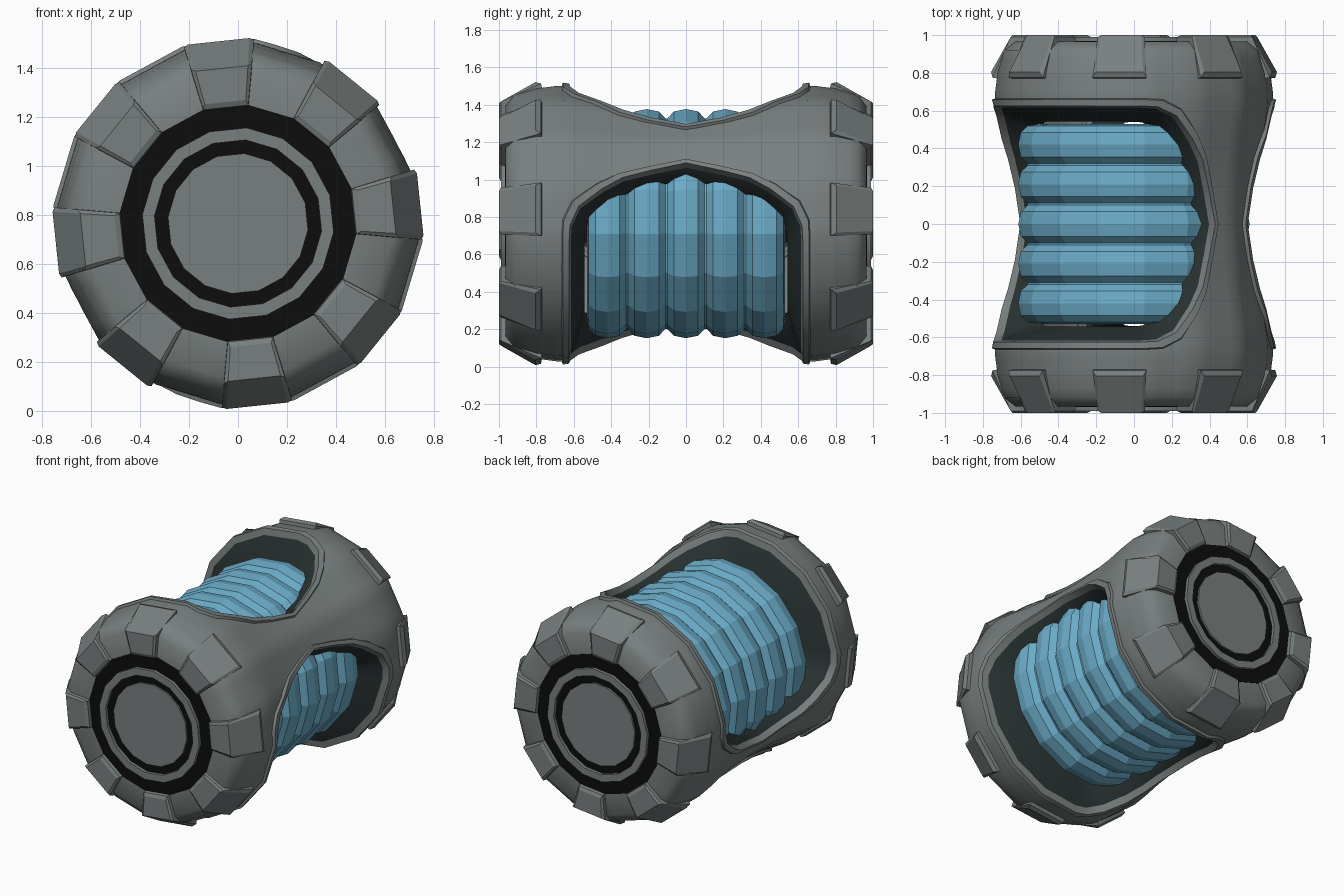
import bpy, bmesh, math
from mathutils import Vector

if "Cube" in bpy.data.objects:
    bpy.data.objects.remove(bpy.data.objects["Cube"])

ZC = 0.765            # height of the barrel axis
PHASE = 39.75         # angle of the arm between windows, also a facet corner
STEP = 22.5           # 16 sided barrel


def material(name, rgb):
    m = bpy.data.materials.new(name)
    m.diffuse_color = (*rgb, 1)
    m.use_nodes = True
    m.node_tree.nodes["Principled BSDF"].inputs["Base Color"].default_value = m.diffuse_color
    return m


GREY = material("metal grey", (0.19, 0.215, 0.212))
DARK = material("dark recess", (0.022, 0.032, 0.032))
BLACK = material("black", (0.004, 0.004, 0.004))
BLUE = material("bellows blue", (0.145, 0.405, 0.57))


def interp(table, x):
    for (x0, v0), (x1, v1) in zip(table, table[1:]):
        if x <= x1:
            return v0 + (v1 - v0) * (x - x0) / (x1 - x0)
    return table[-1][1]


def place(deg, r, y):
    # polar position, flattened onto the 16 sided facets
    off = (deg - PHASE) % STEP - STEP / 2
    r *= math.cos(math.radians(STEP / 2)) / math.cos(math.radians(off))
    a = math.radians(deg)
    return Vector((r * math.cos(a), y, ZC + r * math.sin(a)))


def finish(name, bm, mat, angle=35, outward=False):
    bmesh.ops.remove_doubles(bm, verts=bm.verts, dist=1e-5)
    bmesh.ops.recalc_face_normals(bm, faces=bm.faces)
    if outward:
        axis = Vector((0, 0, ZC))
        s = 0
        for f in bm.faces:
            d = f.calc_center_median() - axis
            d.y = 0
            s += f.normal.dot(d) * f.calc_area()
        if s < 0:
            bmesh.ops.reverse_faces(bm, faces=bm.faces)
    me = bpy.data.meshes.new(name)
    bm.to_mesh(me)
    bm.free()
    ob = bpy.data.objects.new(name, me)
    bpy.context.collection.objects.link(ob)
    me.materials.append(mat)
    if angle:
        bpy.context.view_layer.objects.active = ob
        ob.select_set(True)
        bpy.ops.object.shade_smooth_by_angle(angle=math.radians(angle))
        ob.select_set(False)
    return ob


def grid(bm, rows, closed):
    # skin a list of equal-length point rows
    vs = [[bm.verts.new(p) for p in row] for row in rows]
    n = len(vs)
    for i in range(n if closed else n - 1):
        a, b = vs[i], vs[(i + 1) % n]
        for j in range(len(a) - 1):
            pts = [a[j], a[j + 1], b[j + 1], b[j]]
            if (pts[0].co - pts[3].co).length > 1e-6 or (pts[1].co - pts[2].co).length > 1e-6:
                bm.faces.new(pts)


def lathe(name, profile, mat, angle=35):
    # profile of (radius, y), turned about the barrel axis
    bm = bmesh.new()
    grid(bm, [[place(PHASE + STEP * k, r, y) for r, y in profile] for k in range(16)], True)
    bmesh.ops.dissolve_degenerate(bm, dist=1e-5, edges=bm.edges)
    return finish(name, bm, mat, angle)


# radius of the shell along the axis: waisted, rounded at the ends
SHELL = [(0, .68), (.2, .686), (.4, .705), (.6, .735), (.68, .741), (.8, .725), (.92, .688), (.965, .63)]
# window outline: half angle from window centre, |y|
WINDOW = [(81, 0), (77, .2), (73, .36), (67.5, .48), (60, .61), (52, .66), (45, .665), (22.5, .665), (0, .665)]
EDGE = [(h, y) for h, y in reversed(WINDOW)]

# outer shell: two end bells joined by two arms
bm = bmesh.new()
halfs = sorted({h - 1 if 45 < h else h for h, y in WINDOW} | {85, 90})
angles = sorted({round(PHASE + 90 + w + s * h, 3) for w in (0, 180) for s in (-1, 1) for h in halfs})
angles = [a for a in angles if a < angles[0] + 359.9]
for side in (-1, 1):
    rows = []
    for a in angles:
        h = abs((a - PHASE) % 180 - 90)
        y0 = 0 if h >= 80 else interp([(p, q - .02 * (q > 0)) for p, q in EDGE], h + 1)
        ys = [y0 + (.8 - y0) * t / 6 for t in range(7)] + [.87, .92, .965]
        row = [place(a, interp(SHELL, y), side * y) for y in ys]
        rows.append(row + [place(a, .46, side * .965)])
    grid(bm, rows, True)
finish("outer_shell", bm, GREY, 40, True)


def window_loop(dh, sy, lift=None, radius=None):
    # closed outline of the window, shrunk by dh degrees and scaled in y
    n = len(WINDOW)
    quarter = [(h - dh * min(1, h / 45), y * sy) for h, y in WINDOW]
    up = quarter + [(-h, y) for h, y in reversed(quarter[:-1])]
    loop = up + [(h, -y) for h, y in reversed(up[1:-1])]
    return [(h, radius or interp(SHELL, abs(y)) + lift, y) for h, y in loop]


def strip(name, sections, mat, base, angle):
    bm = bmesh.new()
    cols = [[place(base + h, r, y) for h, r, y in s] for s in sections]
    grid(bm, list(zip(*cols)), True)
    return finish(name, bm, mat, angle, True)


for label, base in (("upper", PHASE + 90), ("lower", PHASE + 270)):
    # raised rim around the window
    strip(label + "_window_rim", [window_loop(-.3, 1.005, -.012), window_loop(.4, .99, .018),
                                  window_loop(2.4, .94, .018), window_loop(3, .925, -.03)],
          GREY, base, 30)
    # dark recess wall behind the rim
    strip(label + "_window_recess", [window_loop(2.9, .927, -.025), window_loop(5.5, .86, radius=.6),
                                     window_loop(7, .815, radius=.48)], DARK, base, 30)

# ribbed blue bellows
prof = [(0, -.53), (.5, -.53)]
for k in range(-2, 3):
    c = .21 * k
    prof += [(.565, c - .1), (.602, c - .065), (.615, c), (.602, c + .065), (.565, c + .1)]
prof += [(.5, .53), (0, .53)]
lathe("bellows", prof, BLUE, 15)

for side, label in ((-1, "front"), (1, "back")):
    # end cap: black plate, raised ring, centre disc
    def disc(name, r0, r1, y0, y1, mat):
        p = [(r0, side * y0), (r0, side * y1), (r1, side * y1), (r1, side * y0)]
        lathe(label + name, p + p[:1] if r0 else p, mat, 30)
    disc("_black_plate", 0, .485, .9, .968, BLACK)
    disc("_ring", .342, .392, .95, .99, GREY)
    disc("_centre_disc", 0, .287, .95, .98, GREY)

    # eight tread pads wrapped over the shoulder
    bm = bmesh.new()
    base = [(.478, .95), (.62, .945), (.70, .765)]
    top = [(.505, 1.0), (.645, 1.0), (.758, .805)]
    mid = [(.485, .99), (.655, .99), (.752, .775)]
    for k in range(8):
        c = PHASE + STEP * 1.5 + 45 * k - 22.5 * 3
        def ring(pts, w):
            # row of points across one side of the pad
            out = []
            for s in (-1, 1):
                a = math.radians(c + s * w)
                out.append([bm.verts.new((r * math.cos(a), side * y, ZC + r * math.sin(a))) for r, y in pts])
            return out[0] + out[1][::-1]
        levels = [ring(base, 11.2), ring(mid, 11), ring(top, 9.6)]
        for a, b in zip(levels, levels[1:]):
            for i in range(6):
                j = (i + 1) % 6
                bm.faces.new((a[i], a[j], b[j], b[i]))
        for l in (levels[0], levels[-1]):
            bm.faces.new((l[0], l[1], l[4], l[5]))
            bm.faces.new((l[1], l[2], l[3], l[4]))
    finish(label + "_tread_pads", bm, GREY, 0)
